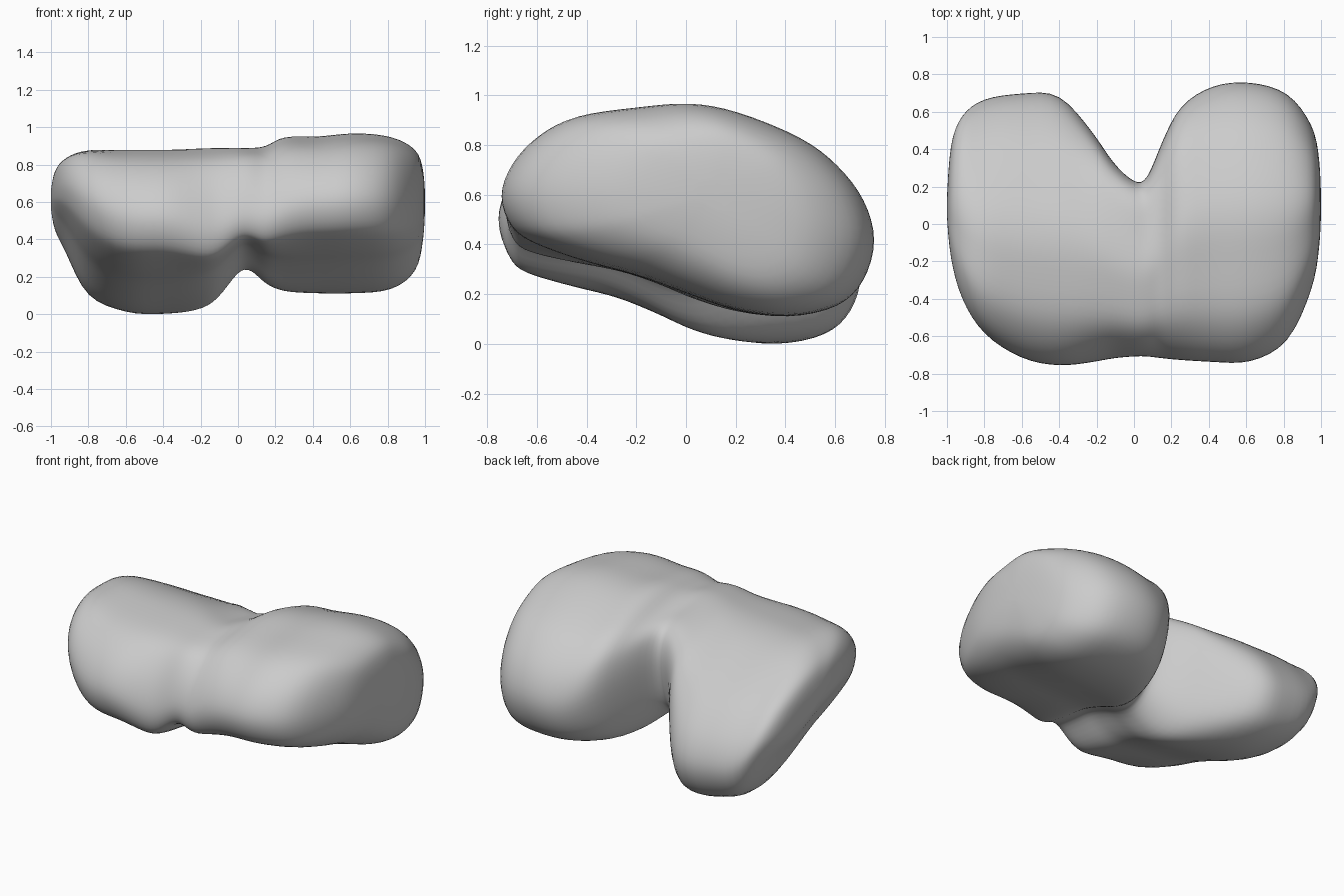
import bpy
import bmesh
from mathutils import Vector

cube = bpy.data.objects.get("Cube")
if cube:
    bpy.data.objects.remove(cube, do_unlink=True)

clay = bpy.data.materials.new("grey_clay")
clay.use_nodes = True
clay.diffuse_color = (0.6, 0.6, 0.6, 1)
clay.node_tree.nodes["Principled BSDF"].inputs["Base Color"].default_value = clay.diffuse_color

# Side outline of a lobe, in percent of its depth and height
OUTLINE = [(0, 57), (3, 42), (10, 34), (23, 26), (36, 20), (50, 11), (63, 3),
           (77, 0), (90, 5), (97, 17), (100, 36), (97, 55), (90, 71), (80, 84),
           (63, 96), (50, 100), (36, 98), (20, 94), (10, 85), (3, 72)]

# Body stations: x, front y, back y, bottom z, top z, in hundredths
STATIONS = [(-100, 4, 14, 57, 66), (-98, -18, 42, 47, 76), (-92, -40, 58, 36, 83),
            (-80, -59, 67, 12, 88), (-60, -72, 70, 1, 89), (-40, -76, 69, 0, 89),
            (-22, -74, 49, 2, 89), (-11, -72, 33, 8, 89), (0, -71, 23, 22, 89),
            (7, -71, 25, 23, 89), (15, -72, 44, 16, 90), (25, -73, 63, 12, 95),
            (42, -74, 74, 11, 95), (62, -74, 76, 11, 97), (82, -63, 70, 13, 95),
            (95, -35, 53, 23, 88), (99, -13, 35, 40, 77), (100, 6, 14, 56, 64)]


def spline(points, closed, steps):
    """Smooth curve through points of any dimension."""
    n = len(points)
    pick = (lambda i: points[i % n]) if closed else (lambda i: points[max(0, min(n - 1, i))])
    result = []
    for i in range(n if closed else n - 1):
        a, b, c, d = (Vector(pick(i + k)) for k in (-1, 0, 1, 2))
        for s in range(steps):
            t = s / steps
            result.append(b + (c - a) * t / 2 + (a * 2 - b * 5 + c * 4 - d) * t**2 / 2
                          + (b * 3 - a - c * 3 + d) * t**3 / 2)
    if not closed:
        result.append(Vector(points[-1]))
    return result


def ramp(value, start, end):
    """Ease from 0 at start to 1 at end."""
    t = max(0, min(1, (value - start) / (end - start)))
    return t * t * (3 - 2 * t)


# Two fused lobes, lofted across the width
outline = [p / 100 for p in spline(OUTLINE, True, 4)]
# Stations are split because a Vector curve works on each measurement pair
pairs = [spline([(s[0], s[k]) for s in STATIONS], False, 4) for k in range(1, 5)]

bm = bmesh.new()
rings = []
for front, back, low, high in zip(*pairs):
    x = front.x / 100
    slump = 0.24 * ramp(x, -0.1, -0.5)   # right lobe falls away to the rear
    tilt = 0.25 * ramp(x, -0.6, -1)      # its outer end leans back
    bridge = 1.7 * ramp(abs(x), 0.42, 0)  # the join is full at the top rear
    ring = []
    for u, v in outline:
        v += bridge * v * (1 - v) * (u - 0.35)
        v -= slump * max(0, u - 0.4) * v + tilt * (u - 0.5)
        y = front.y + (back.y - front.y) * u
        z = low.y + (high.y - low.y) * v
        ring.append(bm.verts.new((x, y / 100, z / 100)))
    rings.append(ring)
count = len(outline)
for a, b in zip(rings, rings[1:]):
    for i in range(count):
        j = (i + 1) % count
        bm.faces.new((a[i], a[j], b[j], b[i]))
bm.faces.new(rings[0])
bm.faces.new(rings[-1])

# Soften the loft
for _ in range(4):
    bmesh.ops.smooth_vert(bm, verts=bm.verts, factor=0.5,
                          use_axis_x=True, use_axis_y=True, use_axis_z=True)
bmesh.ops.recalc_face_normals(bm, faces=bm.faces)

mesh = bpy.data.meshes.new("fused_lobes")
bm.to_mesh(mesh)
bm.free()
mesh.materials.append(clay)
body = bpy.data.objects.new("fused_lobes", mesh)
bpy.context.collection.objects.link(body)
for face in mesh.polygons:
    face.use_smooth = True
